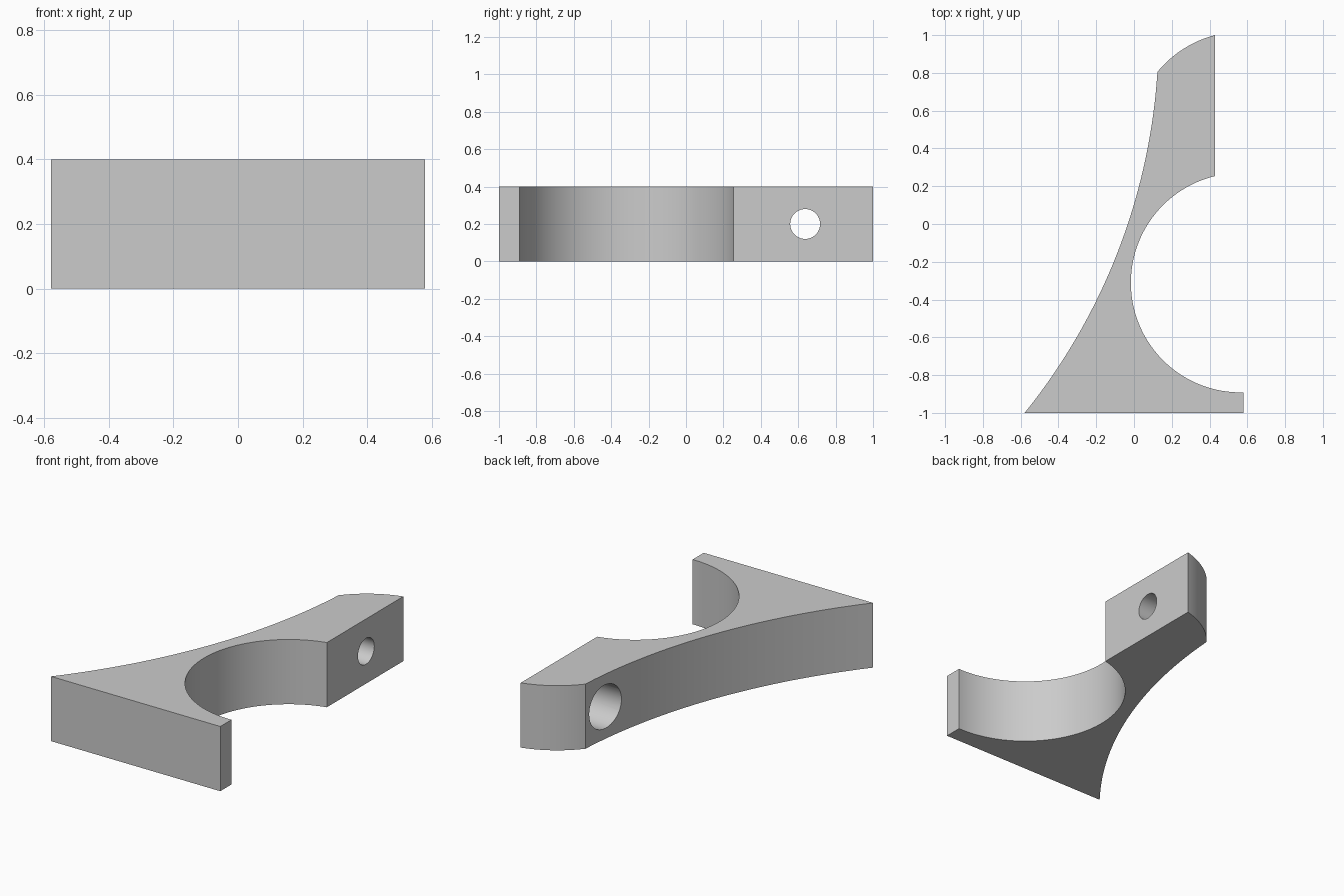
import bpy, bmesh, math
from mathutils import Vector

HEIGHT = 0.4

if "Cube" in bpy.data.objects:
    bpy.data.objects.remove(bpy.data.objects["Cube"], do_unlink=True)


def arc(start, end, sagitta, steps):
    """Points of a circular arc; positive sagitta bulges left of start->end."""
    a, b = Vector(start), Vector(end)
    chord = b - a
    half = chord.length / 2
    rise = abs(sagitta)
    radius = (half ** 2 + rise ** 2) / (2 * rise)
    side = Vector((-chord.y, chord.x)).normalized() * math.copysign(1, sagitta)
    centre = (a + b) / 2 + side * (rise - radius)
    reach = math.acos((radius - rise) / radius)
    along = chord.normalized()
    points = []
    for i in range(steps + 1):
        t = reach * (2 * i / steps - 1)
        points.append(centre + radius * (along * math.sin(t) + side * math.cos(t)))
    return points


def round_seat(centre, radius, x_top, x_bottom, steps):
    """Concave clamp arc, from its upper lip round the left to its lower lip."""
    first = math.acos((x_top - centre[0]) / radius)
    last = 2 * math.pi - math.acos((x_bottom - centre[0]) / radius)
    angles = [first + (last - first) * i / steps for i in range(steps + 1)]
    return [Vector((centre[0] + radius * math.cos(t),
                    centre[1] + radius * math.sin(t))) for t in angles]


# Outline: hollow curved back, rounded tip, flat pad, round seat, flat base
foot, shoulder, tip = (-0.579, -1), (0.124, 0.805), (0.43, 1)
outline = arc(foot, shoulder, -0.15, 48)
outline += arc(shoulder, tip, 0.029, 20)[1:]
outline += round_seat((0.564, -0.311), 0.5805, 0.43, 0.579, 72)
outline.append(Vector((0.579, -1)))

# Bracket body
bm = bmesh.new()
base = bm.faces.new([bm.verts.new((p.x, p.y, 0)) for p in outline])
grown = bmesh.ops.extrude_face_region(bm, geom=[base])["geom"]
bmesh.ops.translate(bm, vec=(0, 0, HEIGHT),
                    verts=[v for v in grown if isinstance(v, bmesh.types.BMVert)])
bmesh.ops.recalc_face_normals(bm, faces=bm.faces)
mesh = bpy.data.meshes.new("clamp_bracket")
bm.to_mesh(mesh)
bm.free()
bracket = bpy.data.objects.new("clamp_bracket", mesh)
bpy.context.collection.objects.link(bracket)

# Grey finish
grey = bpy.data.materials.new("plain grey")
grey.use_nodes = True
grey.diffuse_color = (0.6, 0.6, 0.6, 1)
grey.node_tree.nodes["Principled BSDF"].inputs["Base Color"].default_value = grey.diffuse_color
mesh.materials.append(grey)


def bore(radius, x_start, x_end):
    """Cut a round hole along x through the arm."""
    bpy.ops.mesh.primitive_cylinder_add(
        vertices=48, radius=radius, depth=x_end - x_start,
        location=((x_start + x_end) / 2, 0.637, HEIGHT / 2), rotation=(0, math.pi / 2, 0))
    cutter = bpy.context.object
    cutter.name = "bore_cutter"
    cutter.hide_render = True
    cutter.data.materials.append(grey)
    bpy.ops.object.select_all(action="DESELECT")
    bpy.context.view_layer.objects.active = bracket
    bracket.select_set(True)
    cut = bracket.modifiers.new("bore", "BOOLEAN")
    cut.operation = "DIFFERENCE"
    cut.solver = "EXACT"
    cut.object = cutter
    bpy.ops.object.modifier_apply(modifier=cut.name)
    bpy.data.objects.remove(cutter, do_unlink=True)


# Screw hole, with a wider recess for the head on the curved side
bore(0.08, -0.2, 0.6)
bore(0.135, -0.2, 0.29)

bpy.ops.object.shade_smooth_by_angle(angle=math.radians(30))
